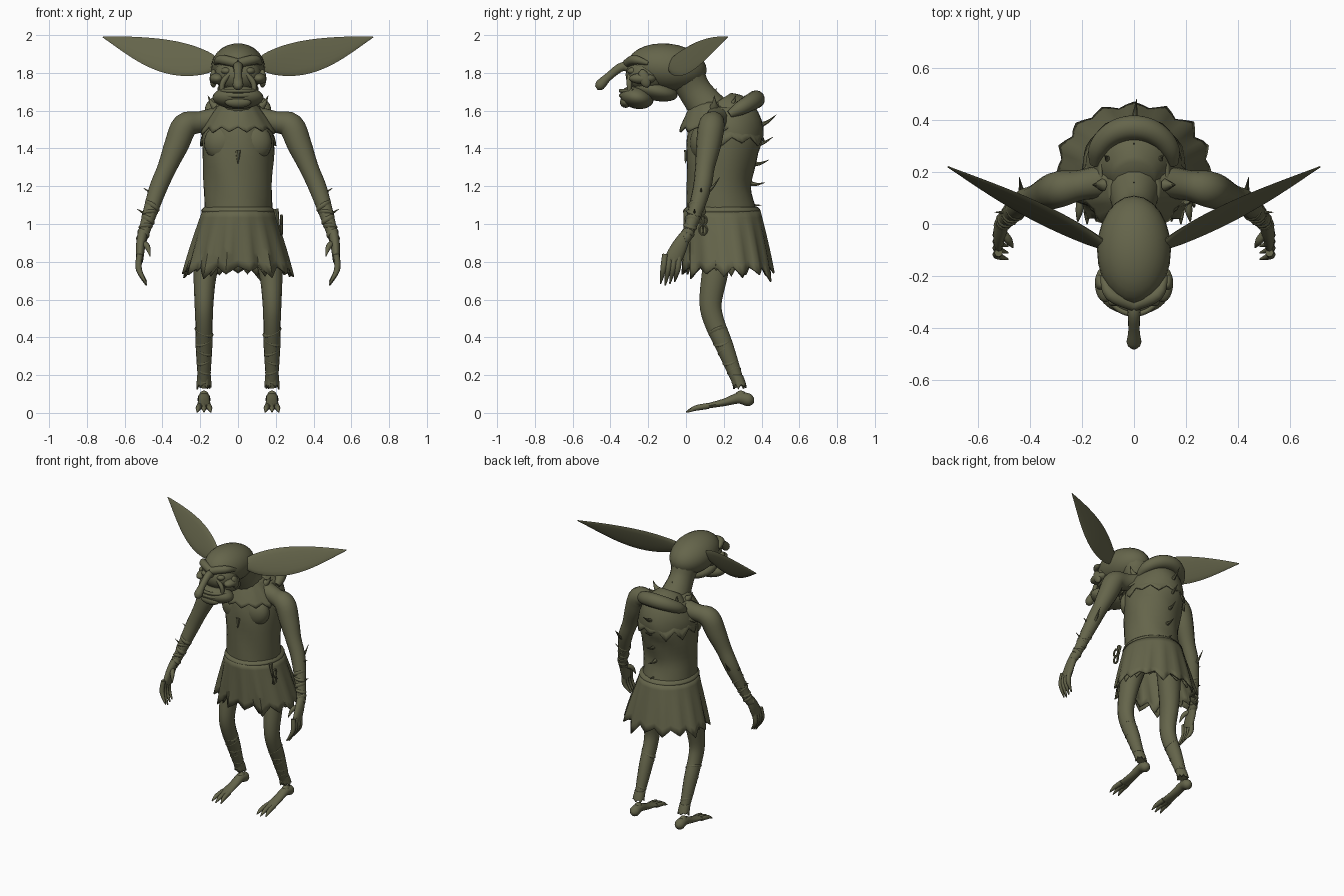
import bpy, bmesh, math, random
from mathutils import Vector, Matrix

random.seed(4)
cube = bpy.data.objects.get("Cube")
if cube:
    bpy.data.objects.remove(cube, do_unlink=True)

X, Y, Z = Vector((1, 0, 0)), Vector((0, 1, 0)), Vector((0, 0, 1))
olive = bpy.data.materials.new("olive skin")
olive.use_nodes = True
tone = (.13, .13, .07, 1)
olive.diffuse_color = tone
olive.node_tree.nodes["Principled BSDF"].inputs["Base Color"].default_value = tone


def finish(name, bm, mirror=False, thickness=0):
    bmesh.ops.recalc_face_normals(bm, faces=bm.faces[:])
    mesh = bpy.data.meshes.new(name)
    bm.to_mesh(mesh)
    bm.free()
    mesh.materials.append(olive)
    obj = bpy.data.objects.new(name, mesh)
    bpy.context.collection.objects.link(obj)
    if thickness:
        obj.modifiers.new("thickness", "SOLIDIFY").thickness = thickness
    if mirror:
        obj.modifiers.new("mirror", "MIRROR")
    bpy.ops.object.select_all(action="DESELECT")
    obj.select_set(True)
    bpy.context.view_layer.objects.active = obj
    bpy.ops.object.shade_smooth_by_angle(angle=math.radians(50))


def bridge(bm, rings):
    for low, high in zip(rings, rings[1:]):
        for k in range(len(low)):
            bm.faces.new((low[k - 1], low[k], high[k], high[k - 1]))


def spline(rows, steps):
    # Smooth curve through rows of numbers
    rows = [Vector(row) for row in rows]
    ends = [rows[0]] + rows + [rows[-1]]
    smooth = []
    for before, start, end, after in zip(ends, rows, rows[1:], ends[3:]):
        for s in range(steps):
            t = s / steps
            smooth.append(start + (end - before) * (t / 2)
                          + (before * 2 - start * 5 + end * 4 - after) * (t * t / 2)
                          + (start * 3 - before - end * 3 + after) * (t ** 3 / 2))
    return smooth + [rows[-1]]


def loft(name, rows, ref=X, mirror=False, sides=14, ripple=0):
    # Each row is a point, its radius along ref and optionally its other radius
    rows = spline([(*row, row[-1])[:5] for row in rows], 4)
    last = len(rows) - 1
    bm, rings = bmesh.new(), []
    for i, row in enumerate(rows):
        ahead = (rows[min(i + 1, last)].xyz - rows[max(i - 1, 0)].xyz).normalized()
        across = (ref - ahead * ahead.dot(ref)).normalized()
        other = ahead.cross(across)
        ring = []
        for k in range(sides):
            angle = math.tau * k / sides
            swell = 1 + ripple * math.sin(angle * 5 + i)
            offset = across * math.cos(angle) * row[3] + other * math.sin(angle) * row[4]
            ring.append(bm.verts.new(row.xyz + offset * swell))
        rings.append(ring)
    bridge(bm, rings)
    bm.faces.new(rings[0])
    bm.faces.new(rings[-1])
    finish(name, bm, mirror)


def ball(name, centre, size, tilt=0, mirror=False):
    bm = bmesh.new()
    place = (Matrix.Translation(centre) @ Matrix.Rotation(math.radians(tilt), 4, "X")
             @ Matrix.Diagonal((*size, 1)))
    bmesh.ops.create_uvsphere(bm, u_segments=24, v_segments=14, radius=1, matrix=place)
    finish(name, bm, mirror)


def rag(name, top, bottom, teeth, depth, pleat, x=0, mirror=False):
    # Open cloth ring with a torn hem; each end is y, z, half width, half depth
    bm, rings, rows = bmesh.new(), [], 8
    drop = [random.uniform(.3, 1) * depth for tooth in range(teeth)]
    flare = [random.uniform(.5, 1.4) * pleat for tooth in range(teeth)]
    for r in range(rows + 1):
        t = r / rows
        y, z, wide, deep = Vector(top).lerp(Vector(bottom), t)
        ring = []
        for k in range(teeth * 4):
            angle = math.tau * k / (teeth * 4)
            peak = 1 - abs(k % 4 - 2) / 2
            fold = 1 + flare[k // 4] * t * (peak * 2 - 1)
            hem = peak * drop[k // 4] * t ** 3
            ring.append(bm.verts.new((x + wide * fold * math.sin(angle),
                                      y - deep * fold * math.cos(angle), z - hem)))
        rings.append(ring)
    bridge(bm, rings)
    finish(name, bm, mirror, thickness=.01)


def thorn(name, base, reach, radius=.015, mirror=False):
    base, reach = Vector(base), Vector(reach)
    middle = base + reach / 2 - Z * .01
    loft(name, [(*base, radius), (*middle, radius / 2), (*(base + reach), .001)],
         ref=X - Y, mirror=mirror, sides=7)


def wraps(name, start, end, count, thick, thin):
    # Bandage rings spaced along a limb
    along = (end - start).normalized()
    for i in range(count):
        t = i / (count - 1)
        centre = start.lerp(end, t)
        radius = thick + (thin - thick) * t
        tilt = along * .014 + X * .006 * (-1) ** i
        loft(name, [(*(centre - tilt), radius * .75), (*centre, radius), (*(centre + tilt), radius * .75)],
             ref=Y, mirror=True)


# Head: skull, face, jaw and neck
ball("skull", (0, -.1, 1.83), (.142, .21, .125), tilt=-6)
ball("face", (0, -.2, 1.79), (.125, .12, .1))
ball("muzzle", (0, -.26, 1.67), (.135, .09, .06), tilt=-12)
ball("jaw", (0, -.17, 1.71), (.11, .13, .055), tilt=-14)
ball("cheekbone", (.11, -.23, 1.77), (.04, .07, .03), mirror=True)
ball("cheek_tuft", (.13, -.22, 1.77), (.02, .03, .05), tilt=20, mirror=True)
ball("eye", (.06, -.28, 1.81), (.03, .03, .02), mirror=True)
ball("chin", (0, -.32, 1.645), (.07, .03, .03))
loft("neck", [(0, .15, 1.57, .11), (0, .05, 1.7, .08, .09), (0, 0, 1.8, .1)])
loft("brow", [(.12, -.2, 1.85, .01), (.09, -.27, 1.87, .025), (0, -.31, 1.85, .025)], ref=Z, mirror=True)
for name, height in (("upper_lip", 1.705), ("lower_lip", 1.68)):
    bend = [math.pi * k / 10 for k in range(-4, 5)]
    loft(name, [(.1 * math.sin(a), -.25 - .095 * math.cos(a), height, .011) for a in bend], ref=Z, sides=8)
loft("cheek_fold", [(.04, -.3, 1.8, .01), (.08, -.3, 1.75, .015), (.085, -.3, 1.7, .01)], mirror=True)
loft("nose", [(0, -.26, 1.8, .03), (0, -.33, 1.835, .025), (0, -.41, 1.78, .022),
              (0, -.455, 1.735, .028), (0, -.475, 1.72, .012)])

# Long leaf shaped ears
ear_root, ear_tip = Vector((.11, -.085, 1.845)), Vector((.715, .22, 1.99))
leaf = []
for k in range(13):
    t = k / 12
    spot = ear_root.lerp(ear_tip, t) + Z * (.02 * t - .03) * math.sin(math.pi * t)
    leaf.append((*spot, .03 * (1 - t) + .072 * math.sin(math.pi * t ** .8) + .003, .015 - .012 * t))
loft("ear", leaf, ref=Z + Y * .45, mirror=True)

# Torso, rolled hood and torn collar
loft("torso", [(0, .19, 1.03, .18, .19), (0, .175, 1.2, .18, .17), (0, .19, 1.38, .19, .19),
               (0, .215, 1.5, .185, .195), (0, .21, 1.58, .15, .16), (0, .17, 1.65, .08, .08)],
     sides=28, ripple=.015)
ball("chest", (.08, .09, 1.43), (.1, .07, .1), mirror=True)
bend = [math.pi * k / 8 for k in range(-4, 5)]
loft("hood_roll", [(.15 * math.sin(a), .23 + .14 * math.cos(a), 1.58 + .08 * math.cos(a),
                    .02 + .028 * abs(math.cos(a)) ** .5) for a in bend], ref=Z)
rag("collar", (.13, 1.645, .09, .1), (.165, 1.515, .2, .2), teeth=13, depth=.06, pleat=.04)
rag("back_cape", (.2, 1.62, .13, .14), (.215, 1.46, .2, .2), teeth=11, depth=.07, pleat=.02)
for k in range(5):
    angle = math.radians(k * 45)
    outward = X * math.cos(angle) + Y * math.sin(angle)
    thorn("collar_point", outward * .12 + Y * .15 + Z * 1.62, outward * .04 + Z * .06, radius=.025)
thorn("nape_spike", (0, .14, 1.62), (0, .02, .1), radius=.022)
thorn("chest_cord", (0, .005, 1.39), (0, -.01, -.07))

# Thorns curling up along the spine
for k in range(5):
    y, z = .3 + .02 * k, 1.12 + .1 * k
    thorn("spine_thorn", (0, y, z), (.01, .1, .02 * k - .02), radius=.018)

# Belt and pleated skirt in two torn layers
loft("belt", [(0, .19, 1.05, .18, .19), (0, .19, 1.07, .195, .205), (0, .19, 1.09, .18, .19)], sides=32)
rag("skirt", (.19, 1.07, .19, .205), (.225, .775, .29, .235), teeth=15, depth=.08, pleat=.06)
rag("under_skirt", (.19, 1.05, .18, .19), (.22, .79, .27, .215), teeth=17, depth=.07, pleat=.05)

# Hanging buckle at the hip
circle = [math.tau * k / 8 for k in range(9)]
for height in (.97, 1.02):
    loft("hip_charm", [(.23, .09 + .02 * math.sin(a), height + .026 * math.cos(a), .007) for a in circle], sides=6)
thorn("charm_strap", (.2, .09, 1.08), (.025, 0, -.13))

# Arms with bound forearms
elbow, wrist = Vector((.43, .08, 1.17)), Vector((.5, .01, .95))
loft("arm", [(.08, .17, 1.56, .07), (.2, .15, 1.54, .058), (.28, .135, 1.52, .07), (.325, .12, 1.42, .066),
             (.375, .1, 1.3, .052), (*elbow, .047), (*wrist, .03), (.51, -.01, .92, .03)], ref=Y, mirror=True)
wraps("forearm_wrap", elbow.lerp(wrist, .35), wrist, 5, thick=.046, thin=.036)
thorn("elbow_thorn", elbow + Y * .03, (.01, .07, .08), mirror=True)
for k in range(2):
    thorn("arm_thorn", elbow.lerp(wrist, k / 2), X * .07 + Z * .02, mirror=True)

# Hands with curled claws
loft("palm", [(.505, 0, .95, .026), (.515, -.03, .89, .04, .025), (.52, -.065, .82, .045, .02),
              (.52, -.075, .8, .035, .015)], ref=Y, mirror=True)
for k in range(4):
    y = -.035 - .025 * k
    loft("finger", [(.52, y, .84, .016), (.525, y - .01, .76, .016), (.485, y - .025, .675 + .01 * abs(k - 2), .004)],
         ref=Y, mirror=True, sides=8)
loft("thumb", [(.505, -.03, .9, .016), (.48, -.065, .88, .015), (.465, -.09, .83, .003)],
     ref=Y, mirror=True, sides=8)

# Legs with wrapped shins
shin, ankle = Vector((.18, .17, .43)), Vector((.18, .275, .17))
loft("leg", [(.12, .2, 1, .08), (.155, .175, .86, .075), (.175, .15, .72, .06, .07), (.18, .13, .58, .05, .06),
             (.18, .15, .48, .046, .055), (.18, .205, .35, .044, .048), (.18, .285, .14, .03)], mirror=True)
wraps("shin_wrap", shin, ankle, 6, thick=.054, thin=.036)
rag("ankle_cuff", (.265, .2, .036, .036), (.285, .15, .04, .036), teeth=7, depth=.025, pleat=.06, x=.18, mirror=True)

# Flat feet with clawed toes
loft("foot", [(.18, .36, .065, .012), (.18, .335, .068, .034), (.18, .28, .078, .032, .03),
              (.18, .2, .055, .033, .02), (.18, .08, .03, .042, .012)], mirror=True)
ball("ankle", (.18, .29, .09), (.025, .03, .028), mirror=True)
for k in (-1, 0, 1):
    loft("toe", [(.18 + .024 * k, .12, .037, .016), (.18 + .03 * k, .05, .025, .014),
                 (.18 + .036 * k, .01 * abs(k), .004, .003)], mirror=True, sides=8)
